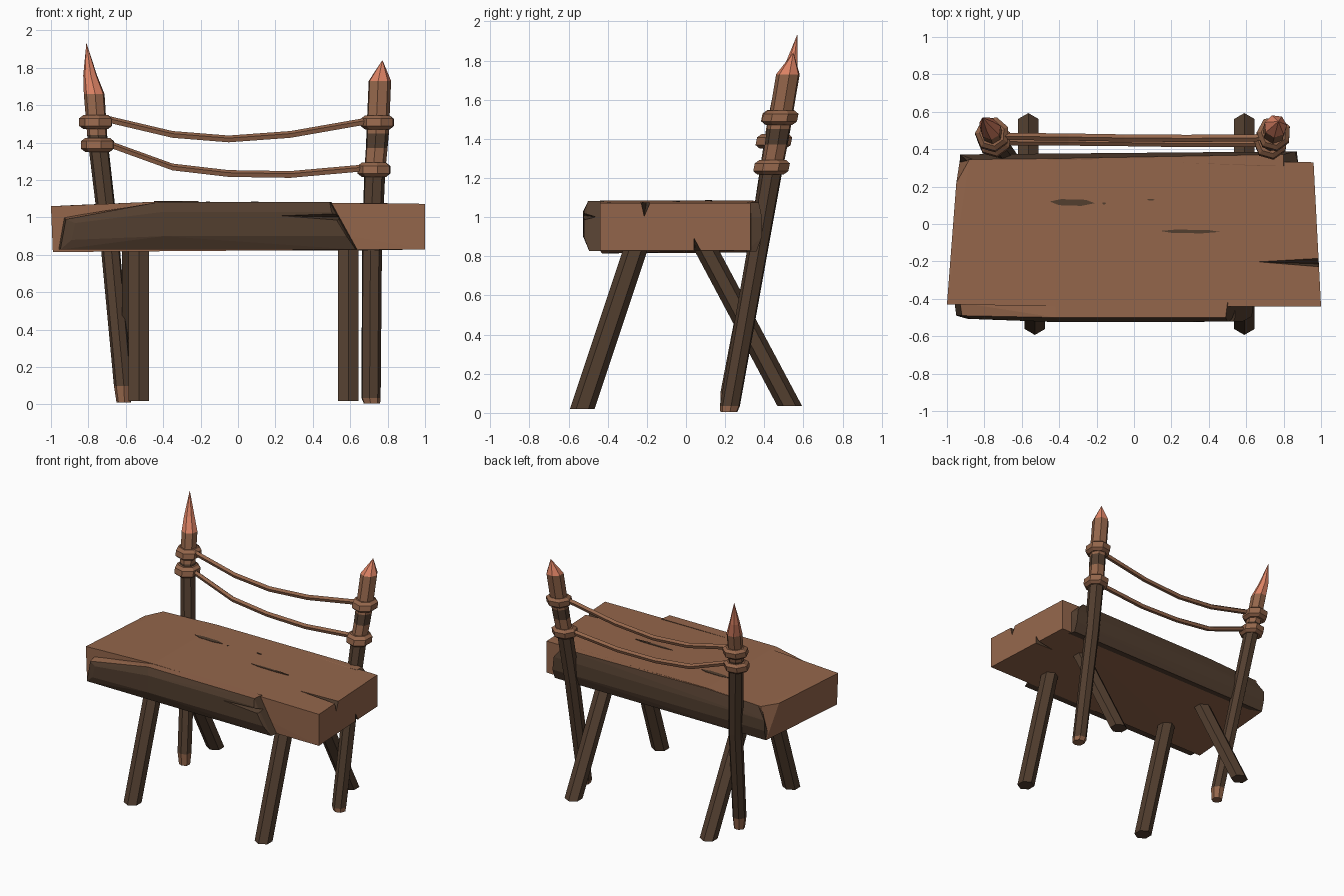
import bpy, bmesh, math
from mathutils import Vector

if "Cube" in bpy.data.objects:
    bpy.data.objects.remove(bpy.data.objects["Cube"])


def material(name, rgb):
    m = bpy.data.materials.new(name)
    lin = [(c / 255 / 12.92) if c < 11 else ((c / 255 + 0.055) / 1.055) ** 2.4 for c in rgb]
    m.diffuse_color = (*lin, 1)
    m.use_nodes = True
    m.node_tree.nodes["Principled BSDF"].inputs["Base Color"].default_value = m.diffuse_color
    return m


WOOD = material("cut wood", (148, 102, 75))
BARK = material("dark bark", (82, 62, 47))
TIP = material("pink sharpened wood", (220, 130, 100))
MATS = [WOOD, BARK, TIP]


def finish(name, bm):
    bmesh.ops.recalc_face_normals(bm, faces=bm.faces)
    me = bpy.data.meshes.new(name)
    bm.to_mesh(me)
    bm.free()
    for m in MATS:
        me.materials.append(m)
    ob = bpy.data.objects.new(name, me)
    bpy.context.collection.objects.link(ob)
    return ob


def hull(name, pts, rule=lambda n: 0):
    bm = bmesh.new()
    for p in pts:
        bm.verts.new(p)
    r = bmesh.ops.convex_hull(bm, input=bm.verts)
    loose = [v for v in bm.verts if not v.link_faces]
    bmesh.ops.delete(bm, geom=loose, context='VERTS')
    bmesh.ops.recalc_face_normals(bm, faces=bm.faces)
    for f in bm.faces:
        f.normal_update()
        f.material_index = rule(f.normal)
    return finish(name, bm)


def loft(name, rings, sides, mats, u=(1, 0, 0), v=(0, 1, 0), turn=0.0):
    """Rings are (centre, radius); mats gives one colour per segment."""
    u, v = Vector(u), Vector(v)
    bm = bmesh.new()
    loops = []
    for c, r in rings:
        angs = [turn + 2 * math.pi * i / sides for i in range(sides)]
        loops.append([bm.verts.new(Vector(c) + r * (u * math.cos(a) + v * math.sin(a))) for a in angs])
    for k in range(len(loops) - 1):
        for i in range(sides):
            j = (i + 1) % sides
            f = bm.faces.new((loops[k][i], loops[k][j], loops[k + 1][j], loops[k + 1][i]))
            f.material_index = mats[k]
    bm.faces.new(loops[0]).material_index = mats[0]
    bm.faces.new(loops[-1]).material_index = mats[-1]
    return finish(name, bm)


def cut(target, name, pts):
    c = hull(name, pts, lambda n: 1)
    c.hide_render = True
    c.display_type = 'WIRE'
    mod = target.modifiers.new(name, 'BOOLEAN')
    mod.operation, mod.solver, mod.object = 'DIFFERENCE', 'EXACT', c


# Seat slab
seat = hull("seat", [
    (-1, -.43, 1.06), (-.42, -.44, 1.085), (1, -.44, 1.073), (.96, .33, 1.073), (-.42, .345, 1.085),
    (-.88, .345, 1.066), (-.95, .22, 1.061),
    (-.99, -.43, .815), (1, -.44, .83), (.96, .33, .83), (-.93, .35, .82)])
cut(seat, "top_split_cutter", [(.6, -.2, 1.09), (1.03, -.165, 1.11), (1.03, -.24, 1.11), (1.03, -.215, .995)])
cut(seat, "end_split_cutter", [(1.02, .04, .91), (1.02, .04, .8), (1.02, .1, .8), (.75, .05, .8)])

# Bark on the long sides, with bare wood on top
bare_top = lambda n: 0 if n.z > .75 else 1
front_bark = hull("front_bark", [
    (-.96, -.42, .828), (-.93, -.42, 1.0), (-.42, -.42, 1.083), (.5, -.42, 1.082), (.64, -.42, .828),
    (-.95, -.49, .828), (-.92, -.49, .99), (-.42, -.5, 1.083), (.49, -.5, 1.082), (.63, -.495, .828),
    (-.89, -.507, .88), (-.87, -.507, .97), (-.4, -.525, 1.03), (.5, -.522, 1.03), (.58, -.522, .9), (-.4, -.525, .9)],
    bare_top)
cut(front_bark, "bark_split_cutter", [(.2, -.53, 1.01), (.6, -.56, 1.035), (.6, -.56, .97), (.6, -.45, 1.0)])
hull("back_bark", [
    (-.86, .31, 1.066), (.8, .31, 1.076), (.88, .31, 1.0), (.88, .31, .825), (-.93, .31, .82),
    (-.86, .345, 1.066), (-.42, .35, 1.083), (.8, .372, 1.076), (.87, .36, .825), (-.93, .35, .82),
    (-.93, .372, .98), (.86, .388, 1.0), (.87, .388, .9), (-.93, .372, .9)], bare_top)

# Dark cracks painted on the seat top
for i, (x, y, lx, ly, z) in enumerate([(-.33, .115, .12, .018, 1.087), (-.16, .11, .01, .006, 1.086),
                                       (.09, .13, .02, .005, 1.085), (.3, -.04, .16, .01, 1.083)]):
    hull(f"seat_crack_{i + 1}", [(x + sx * lx, y + sy * ly, zz) for zz in (z - .008, z)
                                 for sx, sy in ((-1, .3), (-.5, 1), (.6, .8), (1, -.2), (.4, -1), (-.6, -.8))],
         lambda n: 1)

# Splayed legs: name, x, foot y, y at the seat
for name, x, y0, y1 in [("front_left_leg", -.53, -.53, -.25), ("front_right_leg", .59, -.53, -.25),
                        ("back_left_leg", -.565, .53, .09), ("back_right_leg", .59, .53, .09)]:
    lift = .02 if y0 < 0 else .035
    loft(name, [((x, y0, lift), .063), ((x, y1, .86), .063)], 6, [1], turn=math.pi / 6)

# Leaning sharpened posts
loft("left_post", [((-.61, .22, .01), .04), ((-.614, .225, .1), .05), ((-.68, .365, .82), .052),
                   ((-.752, .462, 1.44), .055), ((-.768, .507, 1.66), .057),
                   ((-.79, .535, 1.76), .038), ((-.81, .568, 1.93), .001)],
     7, [0, 1, 1, 0, 2, 2], turn=.3)
loft("right_post", [((.715, .22, .005), .045), ((.71, .225, .035), .053), ((.715, .37, .85), .055),
                    ((.73, .44, 1.25), .058), ((.74, .462, 1.37), .06), ((.745, .475, 1.45), .062),
                    ((.757, .522, 1.73), .062), ((.772, .548, 1.84), .001)],
     7, [0, 1, 1, 0, 1, 0, 2], turn=.1)

# Rope collars wrapped around the posts
for name, x, y, z in [("left_lower_collar", -.748, .45, 1.388), ("left_upper_collar", -.758, .478, 1.51),
                      ("right_lower_collar", .73, .438, 1.255), ("right_upper_collar", .748, .482, 1.508)]:
    loft(name, [((x, y - .006, z - .038), .068), ((x, y - .004, z - .02), .092),
                ((x, y + .004, z + .02), .092), ((x, y + .006, z + .038), .068)], 7, [0, 0, 0], turn=.4)

# Two sagging ropes
for name, pts in [
    ("upper_rope", [(-.7, .47, 1.525), (-.66, .468, 1.515), (-.35, .465, 1.442), (-.05, .46, 1.418),
                    (.28, .458, 1.442), (.64, .46, 1.505), (.7, .465, 1.515)]),
    ("lower_rope", [(-.7, .44, 1.4), (-.66, .44, 1.38), (-.35, .438, 1.268), (-.05, .435, 1.233),
                    (.28, .43, 1.228), (.64, .43, 1.26), (.7, .43, 1.265)])]:
    loft(name, [(p, .02) for p in pts], 5, [0] * 6, u=(0, 1, 0), v=(0, 0, 1), turn=math.pi / 2)
